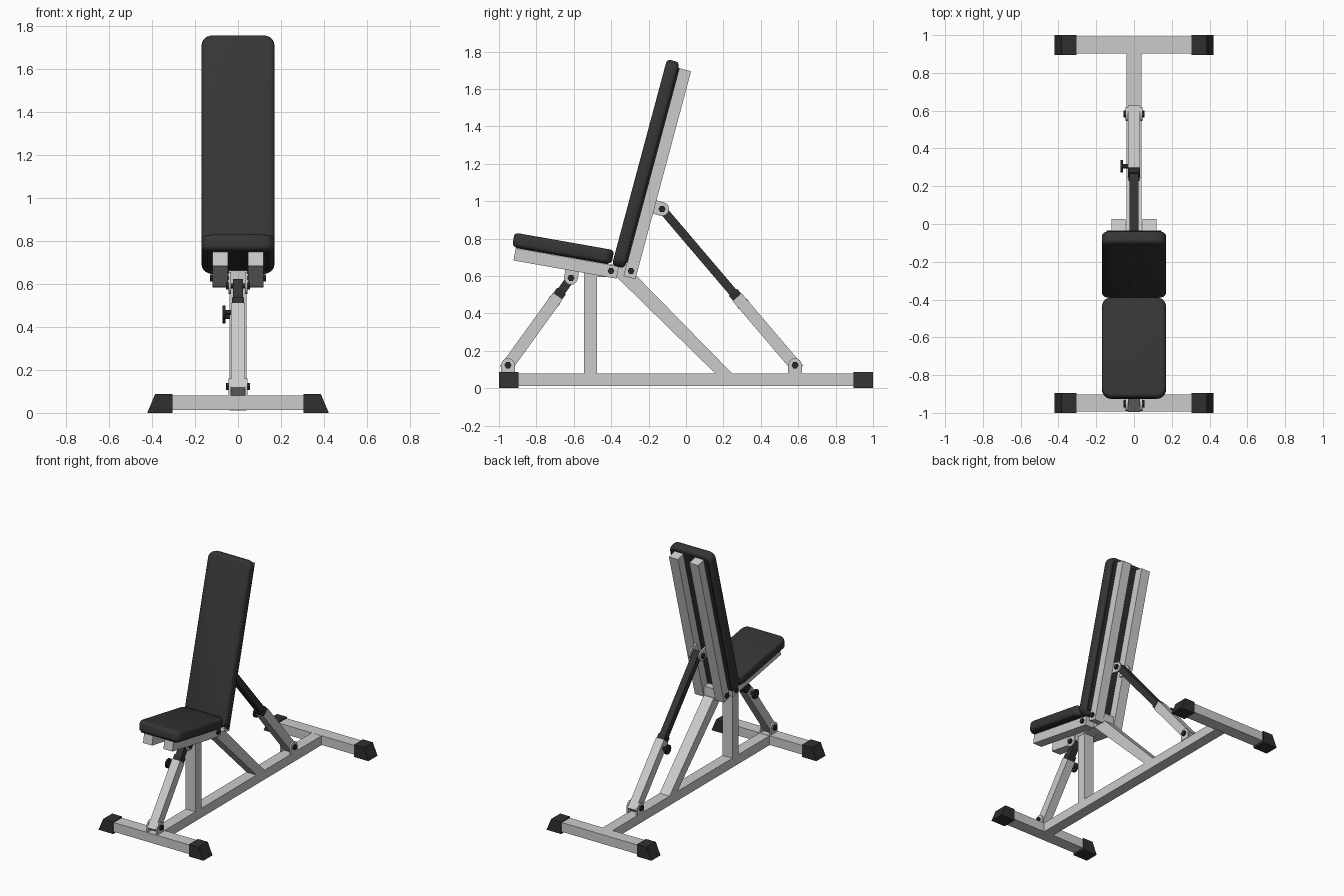
import bpy, bmesh, math
from mathutils import Vector, Matrix

if "Cube" in bpy.data.objects:
    bpy.data.objects.remove(bpy.data.objects["Cube"])


def material(name, v):
    m = bpy.data.materials.new(name)
    m.diffuse_color = (v, v, v, 1)
    m.use_nodes = True
    m.node_tree.nodes["Principled BSDF"].inputs["Base Color"].default_value = m.diffuse_color
    return m


STEEL = material("light grey steel", 0.60)
PAD = material("charcoal padding", 0.036)
RUBBER = material("black rubber", 0.028)
ROD = material("dark rod", 0.034)
BOLT = material("black bolt", 0.02)


def finish(name, bm, mat, smooth=False):
    bmesh.ops.recalc_face_normals(bm, faces=bm.faces[:])
    me = bpy.data.meshes.new(name)
    bm.to_mesh(me)
    bm.free()
    me.materials.append(mat)
    ob = bpy.data.objects.new(name, me)
    bpy.context.collection.objects.link(ob)
    if smooth:
        bpy.ops.object.select_all(action='DESELECT')
        ob.select_set(True)
        bpy.context.view_layer.objects.active = ob
        bpy.ops.object.shade_smooth_by_angle(angle=math.radians(35))
    return ob


def prism(name, pts, x0, x1, mat, smooth=False):
    """Side profile (y, z) extruded across x."""
    bm = bmesh.new()
    a = [bm.verts.new((x0, y, z)) for y, z in pts]
    b = [bm.verts.new((x1, y, z)) for y, z in pts]
    bm.faces.new(a)
    bm.faces.new(b)
    n = len(pts)
    for i in range(n):
        j = (i + 1) % n
        bm.faces.new((a[i], a[j], b[j], b[i]))
    return finish(name, bm, mat, smooth)


def box(name, x, y, z, mat):
    return prism(name, [(y[0], z[0]), (y[1], z[0]), (y[1], z[1]), (y[0], z[1])], x[0], x[1], mat)


def bar(name, p, q, thick, x0, x1, mat):
    """Square-ended bar between two (y, z) points."""
    p, q = Vector(p), Vector(q)
    d = (q - p).normalized()
    n = Vector((-d.y, d.x)) * thick / 2
    return prism(name, [p + n, q + n, q - n, p - n], x0, x1, mat)


def disc(name, p, r, x0, x1, mat, sides=12):
    pts = [(p[0] + r * math.cos(2 * math.pi * i / sides), p[1] + r * math.sin(2 * math.pi * i / sides))
           for i in range(sides)]
    return prism(name, pts, x0, x1, mat, sides > 8)


def lug(name, p, direction, length, r=0.037):
    """Pair of round-ended bracket plates plus the bolt through them."""
    p = Vector(p)
    d = Vector(direction).normalized()
    n = Vector((-d.y, d.x))
    pts = [p + d * length + n * r]
    for i in range(9):
        a = math.pi * i / 8
        pts.append(p + n * r * math.cos(a) - d * r * math.sin(a))
    pts.append(p + d * length - n * r)
    for s, side in ((-1, "left"), (1, "right")):
        prism(f"{name}_plate_{side}", pts, s * 0.033, s * 0.044, STEEL)
    disc(name + "_bolt", p, 0.011, -0.05, 0.05, BOLT)
    for s, side in ((-1, "left"), (1, "right")):
        disc(f"{name}_nut_{side}", p, 0.019, s * 0.044, s * 0.056, BOLT, 6)


def pad(name, center, angle, length, thick):
    """Rounded cushion; local y is its length, local z its thickness."""
    bm = bmesh.new()
    bmesh.ops.create_cube(bm, size=1)
    bmesh.ops.scale(bm, vec=(0.34, length, thick), verts=bm.verts[:])
    up = [e for e in bm.edges if abs(e.verts[0].co.z - e.verts[1].co.z) > thick / 2]
    bmesh.ops.bevel(bm, geom=up, offset=0.05, segments=5, profile=0.5, affect='EDGES')
    rim = [e for e in bm.edges if abs(e.verts[0].co.z - e.verts[1].co.z) < 1e-4]
    bmesh.ops.bevel(bm, geom=rim, offset=0.02, segments=3, profile=0.5, affect='EDGES')
    bm.transform(Matrix.Translation((0, *center)) @ Matrix.Rotation(angle, 4, 'X'))
    return finish(name, bm, PAD, True)


# base: spine, two cross feet and sloped rubber caps
box("base_spine", (-0.04, 0.04), (-0.9, 0.91), (0.012, 0.08), STEEL)
for s, end in ((-1, "front"), (1, "rear")):
    box(end + "_foot", (-0.35, 0.35), sorted((s * 0.902, s * 0.993)), (0.014, 0.081), STEEL)
    for k, side in ((-1, "left"), (1, "right")):
        cap = box(f"{end}_{side}_cap", (k * 0.305, k * 0.422), sorted((s * 0.896, s * 1.0)), (0, 0.088), RUBBER)
        for v in cap.data.vertices:
            if abs(v.co.x) > 0.4 and v.co.z > 0.05:
                v.co.x = k * 0.385

# upright, diagonal brace and hinge block
box("upright_post", (-0.04, 0.04), (-0.545, -0.475), (0.08, 0.6), STEEL)
prism("diagonal_brace", [(-0.374, 0.598), (-0.262, 0.598), (0.246, 0.08), (0.155, 0.08)], -0.04, 0.04, STEEL)
box("hinge_block", (-0.043, 0.043), (-0.545, -0.268), (0.595, 0.662), STEEL)

# seat and backrest: cushion, backing board, two rails
S, B = math.radians(10), math.radians(15)
seat_c, seat_d, seat_n = Vector((-0.657, 0.748)), Vector((math.cos(S), -math.sin(S))), Vector((-math.sin(S), -math.cos(S)))
back_c, back_d, back_n = Vector((-0.215, 1.2)), Vector((math.sin(B), math.cos(B))), Vector((math.cos(B), -math.sin(B)))
pad("seat_pad", seat_c, -S, 0.54, 0.075)
pad("back_pad", back_c, math.pi / 2 - B, 1.14, 0.07)
for name, c, d, n, board, off, t0, t1 in (
        ("seat", seat_c, seat_d, seat_n, 0.25, 0.077, -0.25, 0.31),
        ("back", back_c, back_d, back_n, 0.54, 0.073, -0.61, 0.54)):
    m = c + n * 0.036
    bar(name + "_board", m - d * board, m + d * board, 0.014, -0.145, 0.145, RUBBER)
    m = c + n * off
    for s, side in ((-1, "left"), (1, "right")):
        bar(f"{name}_rail_{side}", m + d * t0, m + d * t1, 0.066, s * 0.046, s * 0.118, STEEL)

# main hinge bolts through the rails
for name, p in (("seat_hinge", (-0.401, 0.627)), ("back_hinge", (-0.294, 0.627))):
    disc(name + "_pin", p, 0.01, -0.12, 0.12, BOLT)
    for s, side in ((-1, "left"), (1, "right")):
        disc(f"{name}_nut_{side}", p, 0.018, s * 0.117, s * 0.13, BOLT, 6)

# telescoping props: outer tube, collar, inner rod, knob, end brackets
for name, lo, hi, split, knob_t, mount in (
        ("front_prop", (-0.952, 0.123), (-0.615, 0.59), 0.79, 0.735, -seat_n),
        ("rear_prop", (0.583, 0.123), (-0.128, 0.958), 0.435, 0.39, -back_n)):
    a, b = Vector(lo), Vector(hi)
    u = (b - a).normalized()
    e = a.lerp(b, split)
    bar(name + "_tube", a - u * 0.03, e, 0.064, -0.032, 0.032, STEEL)
    bar(name + "_collar", e - u * 0.005, e + u * 0.035, 0.058, -0.029, 0.029, RUBBER)
    bar(name + "_rod", e - u * 0.05, b + u * 0.022, 0.046, -0.024, 0.024, ROD)
    k = a.lerp(b, knob_t)
    disc(name + "_knob_stem", k, 0.012, -0.06, -0.03, BOLT)
    disc(name + "_knob", k, 0.034, -0.072, -0.058, BOLT, 16)
    lug(name + "_foot_bracket", a, (0, -1), 0.045)
    lug(name + "_top_bracket", b, mount, 0.06)
